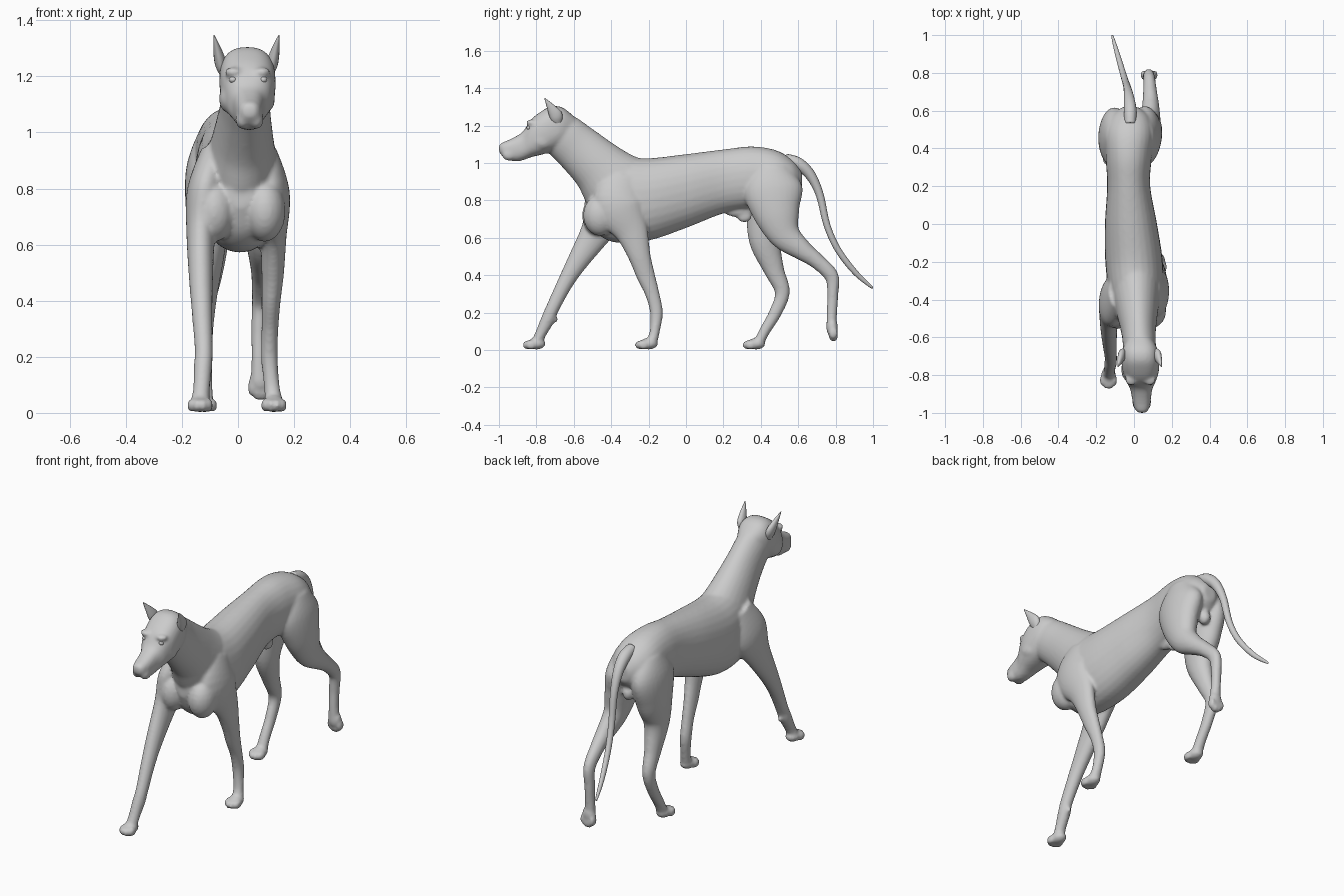
import bpy, bmesh, math
from mathutils import Vector, Matrix


def spline(pts, sub=6):
    """Catmull-Rom interpolation of tuples of any length."""
    out, n = [], len(pts)
    for i in range(n - 1):
        a, b, c, d = pts[max(i - 1, 0)], pts[i], pts[i + 1], pts[min(i + 2, n - 1)]
        for k in range(sub):
            t = k / sub
            out.append([0.5 * (2 * q + (r - p) * t + (2 * p - 5 * q + 4 * r - s) * t * t
                               + (3 * q - p - 3 * r + s) * t ** 3)
                        for p, q, r, s in zip(a, b, c, d)])
    return out + [list(pts[-1])]


def loft(bm, pts, axis=None, power=2.0, seg=28, lateral=(1, 0, 0)):
    """Skin sections (x, y, z, half width, half depth) along a smooth path."""
    s = spline(pts)
    rings = []
    for i, (x, y, z, w, d) in enumerate(s):
        w, d = max(w, 0.002), max(d, 0.002)
        t = Vector(axis) if axis else Vector(s[min(i + 1, len(s) - 1)][:3]) - Vector(s[max(i - 1, 0)][:3])
        t.normalize()
        lat = Vector(lateral)
        lat = (lat - t * lat.dot(t)).normalized()
        dep = t.cross(lat)
        ring = []
        for k in range(seg):
            a = 2 * math.pi * k / seg
            c, n = math.cos(a), math.sin(a)
            u = math.copysign(abs(c) ** (2 / power), c) * w
            v = math.copysign(abs(n) ** (2 / power), n) * d
            ring.append(bm.verts.new(Vector((x, y, z)) + lat * u + dep * v))
        rings.append(ring)
    for p, q in zip(rings, rings[1:]):
        for k in range(seg):
            bm.faces.new((p[k], p[(k + 1) % seg], q[(k + 1) % seg], q[k]))
    bm.faces.new(rings[0][::-1])
    bm.faces.new(rings[-1])


def blob(bm, c, r, f=(0, -1, 0), u=(0, 0, 1)):
    """Ellipsoid with radii along side, forward and up directions."""
    f, u = Vector(f).normalized(), Vector(u).normalized()
    l = f.cross(u).normalized()
    u = l.cross(f)
    m = Matrix([l * r[0], f * r[1], u * r[2]]).transposed().to_4x4()
    bmesh.ops.create_uvsphere(bm, u_segments=20, v_segments=12, radius=1,
                              matrix=Matrix.Translation(c) @ m)


def paw(bm, c, f=(0, -1, 0), u=(0, 0, 1)):
    """Pad with four toes."""
    c, fv, uv = Vector(c), Vector(f), Vector(u)
    l = fv.cross(uv)
    blob(bm, c, (0.039, 0.05, 0.031), f, u)
    for side, ahead in ((-0.031, 0.028), (-0.011, 0.044), (0.011, 0.044), (0.031, 0.028)):
        blob(bm, c + l * side + fv * ahead - uv * 0.006, (0.0145, 0.031, 0.025), f, u)


def finish(bm, name):
    bmesh.ops.recalc_face_normals(bm, faces=bm.faces)
    me = bpy.data.meshes.new(name)
    bm.to_mesh(me)
    bm.free()
    for p in me.polygons:
        p.use_smooth = True
    ob = bpy.data.objects.new(name, me)
    bpy.context.collection.objects.link(ob)
    return ob


body = bmesh.new()

# Torso: y, x centre, top, bottom, half width
torso = [(-0.53, .01, .87, .73, .04), (-0.48, .01, .95, .63, .10), (-0.38, .01, 1.03, .575, .14),
         (-0.2, .0, 1.025, .585, .152), (0, -.016, 1.047, .652, .138), (0.2, -.028, 1.072, .73, .114),
         (0.35, -.028, 1.088, .755, .122), (0.48, -.024, 1.068, .77, .13),
         (0.57, -.02, 1.015, .80, .10), (0.62, -.02, .95, .86, .04)]
loft(body, [(x, y, (t + b) / 2, w, (t - b) / 2) for y, x, t, b, w in torso], (0, 1, 0), 2.15)

# Neck
loft(body, [(.03, -.73, 1.19, .075, .09), (.03, -.67, 1.155, .086, .118), (.025, -.58, 1.08, .09, .13),
            (.018, -.47, .98, .108, .15), (.01, -.36, .87, .13, .195), (.0, -.25, .81, .12, .19)])

# Head: y, top, bottom, half width
head = [(-1.0, 1.095, 1.06, .018), (-.985, 1.108, 1.04, .034), (-.955, 1.12, 1.018, .045),
        (-.91, 1.142, 1.008, .052), (-.87, 1.17, 1.015, .06), (-.83, 1.23, 1.03, .08),
        (-.78, 1.272, 1.042, .096), (-.72, 1.303, 1.06, .1), (-.66, 1.296, 1.09, .092),
        (-.60, 1.25, 1.12, .06)]
loft(body, [(.033 - (y + .7) * .03, y, (t + b) / 2, w, (t - b) / 2) for y, t, b, w in head],
     (0, 1, 0), 2.5)
blob(body, (.041, -.985, 1.085), (.022, .016, .018))
for s in (-1, 1):
    blob(body, (.034 + s * .05, -.825, 1.215), (.032, .03, .018))     # brow
    blob(body, (.032 + s * .066, -.77, 1.12), (.034, .06, .05))       # cheek
    blob(body, (.041 + s * .024, -.945, 1.045), (.026, .04, .034))    # lip

# Front legs
loft(body, [(-.075, -.36, .92, .06, .10), (-.115, -.41, .78, .068, .135), (-.132, -.475, .64, .052, .088),
            (-.132, -.575, .48, .043, .058), (-.128, -.645, .36, .037, .043), (-.122, -.715, .22, .032, .036),
            (-.125, -.738, .165, .033, .037), (-.13, -.775, .09, .03, .03), (-.135, -.80, .035, .033, .03)])
loft(body, [(.08, -.33, .92, .06, .11), (.118, -.36, .78, .067, .135), (.125, -.29, .63, .048, .088),
            (.124, -.248, .5, .04, .06), (.118, -.216, .4, .034, .05), (.114, -.18, .3, .03, .038),
            (.112, -.158, .2, .03, .034), (.12, -.167, .1, .028, .027), (.128, -.185, .035, .033, .03)])
blob(body, (-.122, -.70, .165), (.012, .016, .02))
blob(body, (.113, -.137, .18), (.012, .014, .02))
blob(body, (.095, -.46, .72), (.075, .09, .11))
blob(body, (-.085, -.47, .72), (.075, .085, .11))
paw(body, (-.135, -.80, .033))
paw(body, (.128, -.2, .033))

# Hind legs
loft(body, [(-.08, .46, .97, .07, .10), (-.103, .46, .86, .083, .158), (-.108, .445, .72, .078, .13),
            (-.108, .425, .58, .062, .087), (-.115, .47, .43, .043, .055), (-.12, .515, .31, .033, .04),
            (-.12, .478, .2, .029, .034), (-.12, .42, .1, .029, .029), (-.12, .39, .04, .033, .028)])
loft(body, [(.035, .46, .97, .07, .10), (.056, .465, .86, .083, .158), (.075, .485, .73, .075, .125),
            (.085, .53, .615, .058, .085), (.088, .62, .535, .046, .056), (.085, .70, .475, .037, .042),
            (.08, .778, .395, .03, .038), (.075, .785, .3, .028, .03), (.075, .78, .2, .027, .028),
            (.077, .778, .11, .032, .028)])
paw(body, (-.12, .375, .033))
paw(body, (.08, .782, .118), (0, 0, -1), (0, -1, 0))

# Belly and groin details
blob(body, (-.025, .28, .745), (.028, .08, .035))
blob(body, (-.025, .312, .715), (.022, .04, .034))
blob(body, (-.025, .565, .775), (.032, .036, .042))

ob = finish(body, "dog_body")
rm = ob.modifiers.new("blend", 'REMESH')
rm.mode, rm.voxel_size, rm.use_smooth_shade = 'VOXEL', 0.0085, True
sm = ob.modifiers.new("soften", 'SMOOTH')
sm.factor, sm.iterations = 0.5, 7

# Tail
bm = bmesh.new()
loft(bm, [(-.02, .53, 1.02, .03, .03), (-.02, .60, .995, .034, .034), (-.026, .665, .935, .028, .028),
          (-.034, .715, .83, .021, .021), (-.045, .753, .67, .018, .018), (-.062, .81, .54, .016, .017),
          (-.088, .90, .42, .013, .015), (-.112, .985, .342, .007, .008), (-.116, 1.0, .334, .002, .002)], seg=16)
finish(bm, "tail")

# Ears: cropped, leaning forward and out; eyes
for s, side in ((-1, "left"), (1, "right")):
    bm = bmesh.new()
    loft(bm, [(.03 + s * .083, -.685, 1.205, .012, .018), (.03 + s * .09, -.69, 1.235, .02, .032),
              (.03 + s * .096, -.70, 1.265, .02, .034), (.03 + s * .104, -.722, 1.30, .014, .022),
              (.03 + s * .116, -.756, 1.347, .002, .002)], axis=(0, -.3, 1), seg=16)
    finish(bm, "ear_" + side)
    bm = bmesh.new()
    blob(bm, (.036 + s * .054, -.838, 1.188), (.014, .014, .012))
    finish(bm, "eye_" + side)
